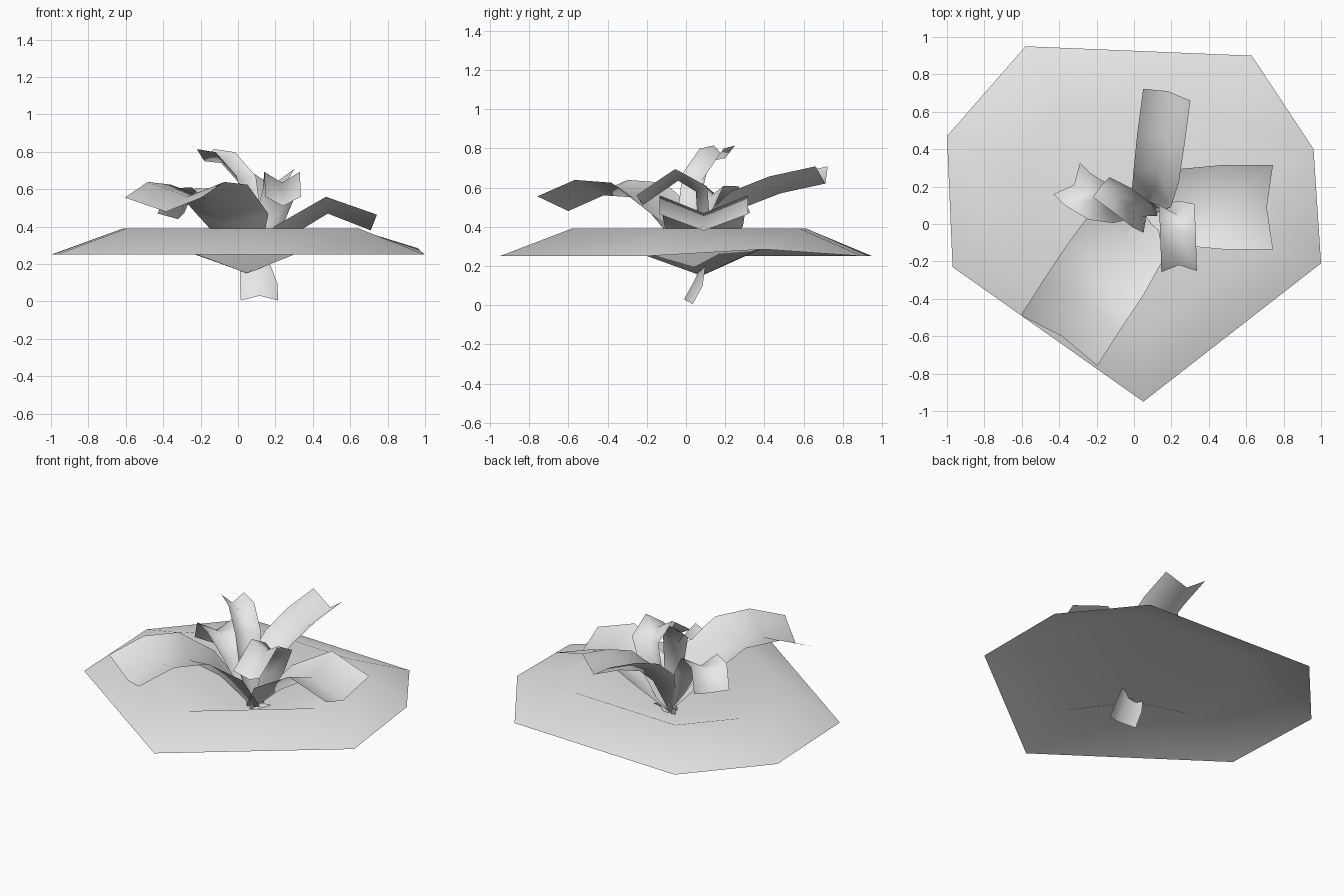
import bpy
import bmesh
from math import cos, sin, radians
from mathutils import Vector

if "Cube" in bpy.data.objects:
    bpy.data.objects.remove(bpy.data.objects["Cube"], do_unlink=True)

grey = bpy.data.materials.new("pale_grey")
grey.use_nodes = True
grey.diffuse_color = (0.8, 0.8, 0.8, 1)
grey.node_tree.nodes["Principled BSDF"].inputs["Base Color"].default_value = (0.8, 0.8, 0.8, 1)


def finish(name, bm):
    """Turn a bmesh sheet into a smooth shaded object."""
    for face in bm.faces:
        face.smooth = True
    mesh = bpy.data.meshes.new(name)
    bm.to_mesh(mesh)
    bm.free()
    mesh.materials.append(grey)
    obj = bpy.data.objects.new(name, mesh)
    bpy.context.collection.objects.link(obj)
    return obj


def leaf(name, heading, path, half_widths, fold):
    """Bent strip, creased along its middle, with edges raised by fold."""
    a = radians(heading)
    side = Vector((-sin(a), cos(a), 0))
    path = [Vector(p) for p in path]
    last = len(path) - 1
    bm = bmesh.new()
    rows = []
    for i, (p, w) in enumerate(zip(path, half_widths)):
        tangent = path[min(i + 1, last)] - path[max(i - 1, 0)]
        tangent -= side * tangent.dot(side)
        lift = tangent.normalized().cross(side) * fold * (0.4 if i == 0 else 1)
        rows.append([bm.verts.new(c) for c in (p - side * w + lift, p, p + side * w + lift)])
    for r, s in zip(rows, rows[1:]):
        for k in range(2):
            bm.faces.new((r[k], s[k], s[k + 1], r[k + 1]))
    return finish(name, bm)


# Ground: sloping rim, raised crest and a shallow crater
rim = [(-0.58, 0.95, 0.25), (-1, 0.47, 0.25), (-0.97, -0.23, 0.25), (0.05, -0.95, 0.25),
       (1, -0.21, 0.25), (0.96, 0.4, 0.285), (0.63, 0.9, 0.25)]
bm = bmesh.new()
outer = [bm.verts.new(p) for p in rim]
inner = [bm.verts.new((x * 0.63 + 0.015, y * 0.63 + 0.015, 0.39)) for x, y, z in rim]
centre = bm.verts.new((0.05, 0.08, 0.15))
for i in range(len(rim)):
    j = (i + 1) % len(rim)
    bm.faces.new((outer[i], outer[j], inner[j], inner[i]))
    bm.faces.new((inner[i], inner[j], centre))
finish("ground_patch", bm)

# Three long leaves
root = (0.06, 0.08, 0.16)
leaf("left_leaf", 0, [root, (0.25, 0.09, 0.33), (0.48, 0.09, 0.47), (0.71, 0.09, 0.38)],
     [0.04, 0.2, 0.225, 0.225], 0.09)
leaf("back_leaf", 76, [root, (0.11, 0.19, 0.4), (0.13, 0.3, 0.5), (0.15, 0.48, 0.57),
                       (0.18, 0.71, 0.62)],
     [0.03, 0.11, 0.125, 0.13, 0.13], 0.09)
leaf("front_leaf", 236.7, [root, (-0.06, -0.1, 0.41), (-0.17, -0.27, 0.55), (-0.27, -0.42, 0.56),
                           (-0.385, -0.6, 0.48)],
     [0.04, 0.23, 0.245, 0.245, 0.245], 0.08)

# Short curled leaves
leaf("small_front_leaf", -88, [root, (0.17, 0.06, 0.42), (0.23, 0.05, 0.58), (0.235, -0.04, 0.635),
                               (0.24, -0.22, 0.51)],
     [0.03, 0.08, 0.095, 0.095, 0.095], 0.06)
leaf("tall_leaf", 140, [root, (0.04, 0.04, 0.42), (0, 0.08, 0.64), (-0.09, 0.15, 0.74),
                        (-0.18, 0.2, 0.75)],
     [0.02, 0.06, 0.08, 0.08, 0.07], 0.065)
leaf("small_right_leaf", 140, [root, (-0.1, 0.1, 0.44), (-0.2, 0.13, 0.56), (-0.27, 0.16, 0.56),
                               (-0.32, 0.21, 0.44)],
     [0.03, 0.08, 0.11, 0.11, 0.11], 0.06)

# Leaf hanging below the ground
leaf("hanging_leaf", -90, [(0.09, 0.08, 0.21), (0.11, 0.04, 0.12), (0.115, -0.01, 0.03)],
     [0.08, 0.1, 0.1], -0.05)
